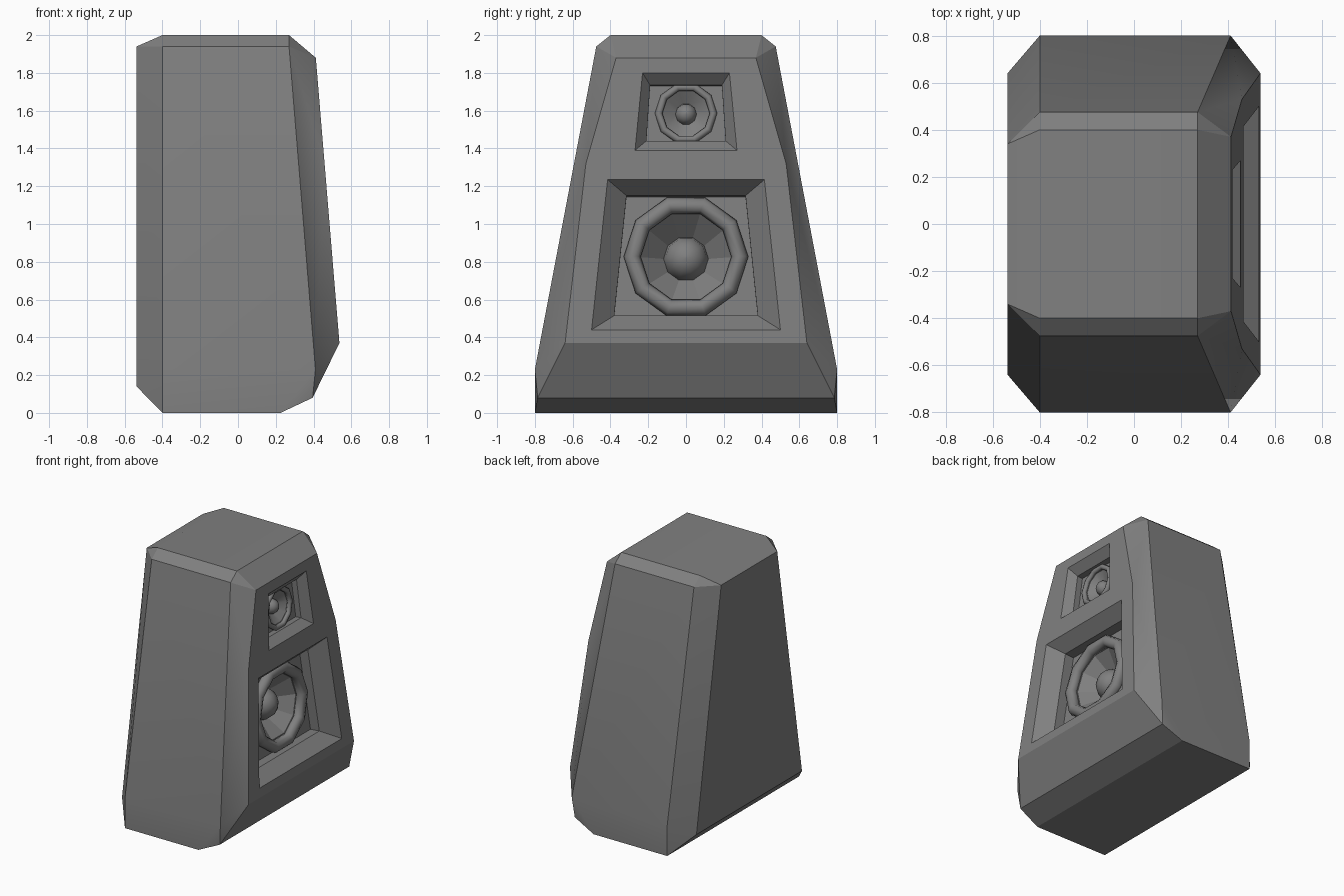
import bpy, bmesh, math
from mathutils import Vector

if "Cube" in bpy.data.objects:
    bpy.data.objects.remove(bpy.data.objects["Cube"])

TOP, LOW = (0.412, 1.88), (0.537, 0.37)         # baffle plane in side profile (x, z)
SLOPE = (TOP[0] - LOW[0]) / (TOP[1] - LOW[1])
TILT = math.atan(-SLOPE)
NORMAL = Vector((math.cos(TILT), 0, math.sin(TILT)))
UP = Vector((-math.sin(TILT), 0, math.cos(TILT)))
SIDES = 10

grey = bpy.data.materials.new("dark_grey")
grey.diffuse_color = (0.215, 0.215, 0.215, 1)
grey.use_nodes = True
grey.node_tree.nodes["Principled BSDF"].inputs["Base Color"].default_value = grey.diffuse_color


def on_baffle(y, z, depth=0):
    """Point at (y, z), sunk by depth below the baffle plane."""
    return Vector((LOW[0] + (z - LOW[1]) * SLOPE - depth / math.cos(TILT), y, z))


def to_object(name, bm):
    bmesh.ops.recalc_face_normals(bm, faces=bm.faces)
    mesh = bpy.data.meshes.new(name)
    bm.to_mesh(mesh)
    bm.free()
    mesh.materials.append(grey)
    ob = bpy.data.objects.new(name, mesh)
    bpy.context.collection.objects.link(ob)
    return ob


def smooth(ob, angle):
    bpy.ops.object.select_all(action='DESELECT')
    ob.select_set(True)
    bpy.context.view_layer.objects.active = ob
    bpy.ops.object.shade_smooth_by_angle(angle=math.radians(angle))


def loft(name, loops, closed=False):
    """Skin a row of equal-sized loops, capped at the ends or closed in a ring."""
    bm = bmesh.new()
    rows = [[bm.verts.new(p) for p in loop] for loop in loops]
    n = len(rows[0])
    pairs = list(zip(rows, rows[1:])) + ([(rows[-1], rows[0])] if closed else [])
    for a, b in pairs:
        for i in range(n):
            j = (i + 1) % n
            bm.faces.new((a[i], a[j], b[j], b[i]))
    if not closed:
        bm.faces.new(rows[0])
        bm.faces.new(rows[-1])
    return to_object(name, bm)


def quad(z_top, y_top, z_low, y_low, depth):
    return [on_baffle(y, z, depth) for y, z in
            ((-y_top, z_top), (y_top, z_top), (y_low, z_low), (-y_low, z_low))]


def ring(z, radius, floor, height=0):
    """Polygon round the driver axis, raised by height above the recess floor."""
    c = on_baffle(0, z, floor) + NORMAL * height
    return [c + Vector((0, radius * math.cos(t), 0)) + UP * radius * math.sin(t)
            for t in (2 * math.pi * i / SIDES for i in range(SIDES))]


def cut(ob, cutter):
    mod = ob.modifiers.new("cut", 'BOOLEAN')
    mod.operation, mod.solver, mod.object = 'DIFFERENCE', 'EXACT', cutter
    bpy.context.view_layer.objects.active = ob
    bpy.ops.object.modifier_apply(modifier=mod.name)
    bpy.data.objects.remove(cutter)


# Cabinet: hull of the mirrored corner points
half = [(-0.40, 0.8, 0), (0.225, 0.8, 0), (0.395, 0.785, 0.08),
        (-0.40, 0.8, 0.23), (0.41, 0.8, 0.23), (-0.537, 0.64, 0.14),
        (LOW[0], 0.64, LOW[1]), (*on_baffle(0.53, 1.32),), (TOP[0], 0.37, TOP[1]),
        (-0.40, 0.475, 1.94), (0.27, 0.475, 1.94), (-0.537, 0.34, 1.94),
        (-0.40, 0.4, 2), (0.27, 0.4, 2)]
bm = bmesh.new()
for x, y, z in half:
    for s in (-1, 1):
        bm.verts.new((x, s * y, z))
bmesh.ops.convex_hull(bm, input=bm.verts)
bmesh.ops.dissolve_limit(bm, angle_limit=math.radians(2), verts=bm.verts, edges=bm.edges)
cabinet = to_object("cabinet", bm)


def driver(name, outer, inner, lip, floor, z, r_out, tube, r_cap, cone_depth):
    # Recess: bevelled frame, then a straight pocket
    drop = (floor - lip) * math.sin(TILT)
    sunk = (inner[0] - drop, inner[1], inner[2] - drop, inner[3])
    cut(cabinet, loft("recess_cutter", [quad(*outer, -0.03), quad(*outer, 0),
                                        quad(*inner, lip), quad(*sunk, floor)]))
    # Cone dished into the recess floor
    r_in = r_out - 1.95 * tube
    cut(cabinet, loft("cone_cutter", [ring(z, r_in, floor, 0.01), ring(z, r_in, floor, -0.003),
                                      ring(z, r_cap * 0.95, floor, -cone_depth)]))
    # Rolled surround
    angles = [2 * math.pi * k / 8 for k in range(8)]
    smooth(loft(name + "_surround",
                [ring(z, r_out - tube + tube * math.cos(t), floor, tube * (0.4 + math.sin(t)))
                 for t in angles], closed=True), 60)
    # Dust cap dome
    arcs = [math.radians(a) for a in (0, 25, 50, 70, 88)]
    smooth(loft(name + "_dust_cap",
                [ring(z, r_cap * math.cos(a), floor, -cone_depth + r_cap * math.sin(a))
                 for a in arcs]), 60)


driver("woofer", (1.235, 0.415, 0.44, 0.50), (1.15, 0.315, 0.515, 0.38),
       0.10, 0.175, 0.825, 0.33, 0.045, 0.12, 0.125)
driver("tweeter", (1.80, 0.23, 1.39, 0.27), (1.735, 0.19, 1.44, 0.21),
       0.06, 0.105, 1.585, 0.165, 0.02, 0.057, 0.05)
smooth(cabinet, 24)
